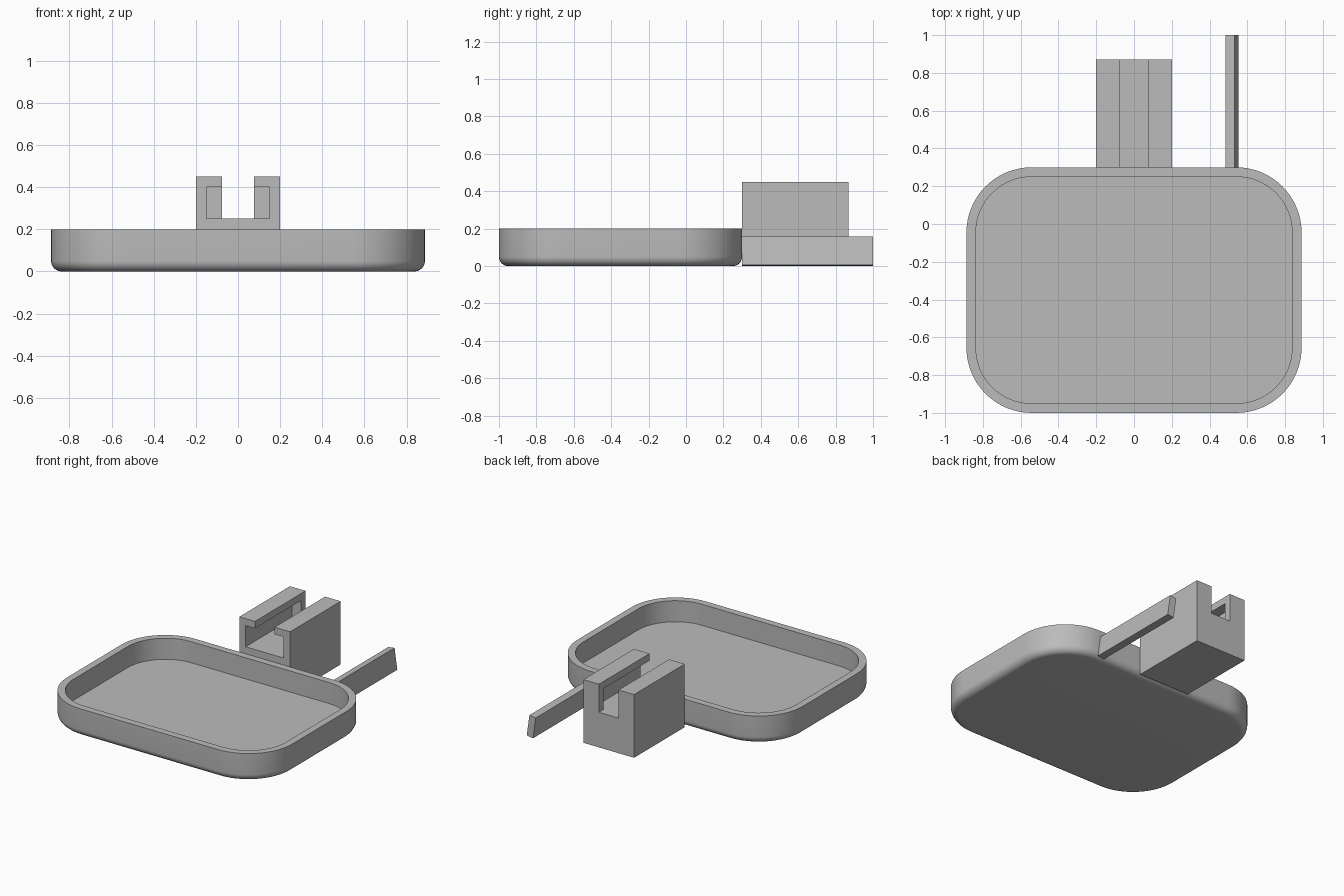
import bpy, bmesh, math
from mathutils import Matrix, Vector

old = bpy.data.objects.get("Cube")
if old:
    bpy.data.objects.remove(old)

GREY = (0.5, 0.5, 0.5, 1)
mat = bpy.data.materials.new("plain grey")
mat.use_nodes = True
mat.diffuse_color = GREY
mat.node_tree.nodes["Principled BSDF"].inputs["Base Color"].default_value = GREY


def finish(bm, name):
    bmesh.ops.recalc_face_normals(bm, faces=bm.faces)
    mesh = bpy.data.meshes.new(name)
    bm.to_mesh(mesh)
    bm.free()
    mesh.materials.append(mat)
    obj = bpy.data.objects.new(name, mesh)
    bpy.context.collection.objects.link(obj)
    return obj


def box(name, low, high):
    low, high = Vector(low), Vector(high)
    bm = bmesh.new()
    bmesh.ops.create_cube(bm, size=1)
    bmesh.ops.scale(bm, vec=high - low, verts=bm.verts)
    bmesh.ops.translate(bm, vec=(low + high) / 2, verts=bm.verts)
    return finish(bm, name)


def activate(obj):
    bpy.ops.object.select_all(action="DESELECT")
    obj.select_set(True)
    bpy.context.view_layer.objects.active = obj


def cut(obj, cutter):
    cutter.hide_render = True
    mod = obj.modifiers.new("cut", "BOOLEAN")
    mod.operation = "DIFFERENCE"
    mod.solver = "EXACT"
    mod.object = cutter
    activate(obj)
    bpy.ops.object.modifier_apply(modifier=mod.name)
    bpy.data.objects.remove(cutter)


# Tray: rounded rectangle rings lofted from the underside, over the rim, to the floor
HALF_X, HALF_Y, MID_Y, CORNER = 0.887, 0.65, -0.35, 0.345
WALL, HEIGHT, FILLET = 0.05, 0.2, 0.05
STEPS, ARC = 8, 16


def ring(bm, inset, z):
    r = CORNER - inset
    verts = []
    for k, (sx, sy) in enumerate([(1, 1), (-1, 1), (-1, -1), (1, -1)]):
        cx, cy = sx * (HALF_X - CORNER), MID_Y + sy * (HALF_Y - CORNER)
        for i in range(ARC + 1):
            a = math.pi / 2 * (k + i / ARC)
            verts.append(bm.verts.new((cx + r * math.cos(a), cy + r * math.sin(a), z)))
    return verts


profile = []
for i in range(STEPS + 1):
    a = math.pi / 2 * i / STEPS
    profile.append((FILLET * (1 - math.sin(a)), FILLET * (1 - math.cos(a))))
profile += [(0, HEIGHT), (WALL, HEIGHT), (WALL, WALL)]

bm = bmesh.new()
rings = [ring(bm, *p) for p in profile]
for a, b in zip(rings, rings[1:]):
    n = len(a)
    for i in range(n):
        j = (i + 1) % n
        bm.faces.new((a[i], a[j], b[j], b[i]))
bm.faces.new(rings[0])
bm.faces.new(rings[-1])
tray = finish(bm, "tray")
activate(tray)
bpy.ops.object.shade_smooth_by_angle(angle=math.radians(30))

# Slotted block: open channel on top, wider undercut closed at the back
block = box("slotted_block", (-0.2, 0.3, 0), (0.2, 0.87, 0.45))
cut(block, box("channel_cutter", (-0.077, 0.2, 0.25), (0.077, 1, 0.6)))
cut(block, box("undercut_cutter", (-0.15, 0.2, 0.25), (0.15, 0.82, 0.4)))

# Side arm: thin bar behind the tray, leaning inward
arm = box("side_arm", (0, 0.3, 0), (0.05, 1, 0.152))
arm.data.transform(Matrix.Translation((0.505, 0, 0)) @ Matrix.Rotation(math.radians(-8), 4, "Y"))
